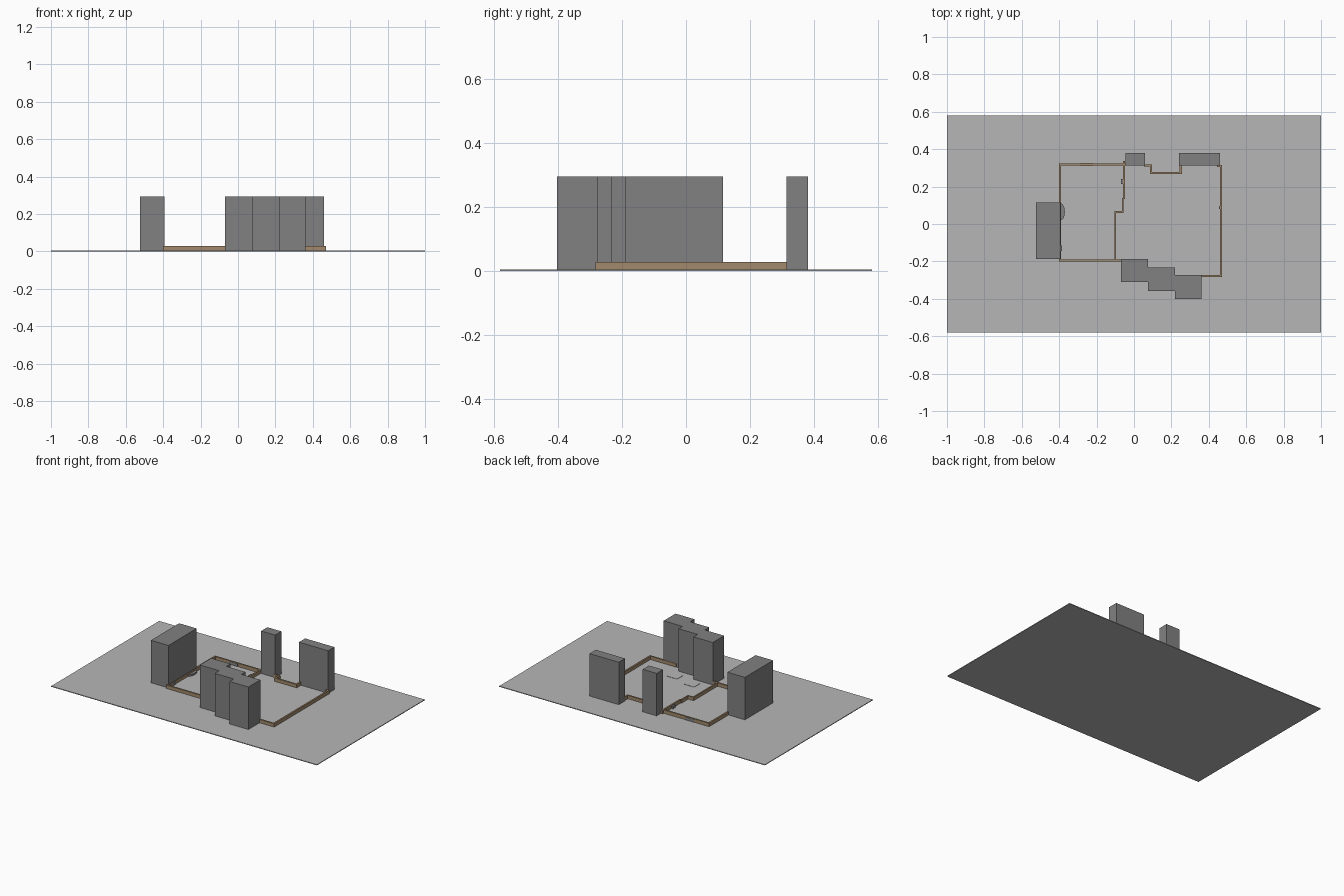
import bpy, bmesh, math

if "Cube" in bpy.data.objects:
    bpy.data.objects.remove(bpy.data.objects["Cube"])


def material(name, rgb):
    m = bpy.data.materials.new(name)
    m.diffuse_color = (*rgb, 1)
    m.use_nodes = True
    m.node_tree.nodes["Principled BSDF"].inputs["Base Color"].default_value = m.diffuse_color
    return m


GROUND = material("pale gray ground", (0.47, 0.47, 0.47))
BLOCK = material("mid gray block", (0.22, 0.22, 0.22))
WALL = material("tan wall", (0.36, 0.25, 0.15))
BASE = 0.005


def finish(name, bm, mat):
    bmesh.ops.recalc_face_normals(bm, faces=bm.faces)
    me = bpy.data.meshes.new(name)
    bm.to_mesh(me)
    bm.free()
    me.materials.append(mat)
    ob = bpy.data.objects.new(name, me)
    bpy.context.collection.objects.link(ob)
    return ob


def add_box(bm, x0, x1, y0, y1, z0, z1):
    geo = bmesh.ops.create_cube(bm, size=1)["verts"]
    for v in geo:
        v.co = (x1 if v.co.x > 0 else x0, y1 if v.co.y > 0 else y0, z1 if v.co.z > 0 else z0)


def box(name, x0, x1, y0, y1, z0, z1, mat):
    bm = bmesh.new()
    add_box(bm, x0, x1, y0, y1, z0, z1)
    return finish(name, bm, mat)


def wall(name, points, t=0.011, top=0.028):
    """Low wall with constant thickness following an axis-aligned path."""
    bm = bmesh.new()
    h = t / 2
    for (ax, ay), (bx, by) in zip(points, points[1:]):
        # every stretch stops short of its end corner, the next one fills it
        dx, dy = (bx > ax) - (bx < ax), (by > ay) - (by < ay)
        if (bx, by) != points[-1]:
            bx, by = bx - dx * t, by - dy * t
        add_box(bm, min(ax, bx) - h, max(ax, bx) + h, min(ay, by) - h, max(ay, by) + h, BASE, top)
    return finish(name, bm, WALL)


# ground slab
box("ground_slab", -1, 1, -0.58, 0.58, 0, BASE, GROUND)

# tall blocks around the yards
for name, x0, x1, y0, y1 in (
    ("left_tower", -0.524, -0.392, -0.188, 0.115),
    ("front_tower_a", -0.07, 0.075, -0.31, -0.188),
    ("front_tower_b", 0.075, 0.218, -0.357, -0.232),
    ("front_tower_c", 0.218, 0.36, -0.402, -0.274),
    ("back_tower_narrow", -0.045, 0.06, 0.313, 0.38),
    ("back_tower_wide", 0.24, 0.46, 0.313, 0.38),
):
    box(name, x0, x1, y0, y1, BASE, 0.294, BLOCK)

# yard walls
wall("left_yard_wall", [(-0.05, 0.318), (-0.395, 0.318), (-0.395, -0.196), (-0.075, -0.196)])
wall("divider_wall", [(-0.053, 0.33), (-0.053, 0.14)])
wall("divider_thin_wall", [(-0.06, 0.134), (-0.06, 0.064), (-0.1, 0.064), (-0.1, -0.196)], 0.009)
wall("back_recess_wall", [(0.06, 0.312), (0.092, 0.312), (0.092, 0.272), (0.25, 0.272), (0.25, 0.31)])
wall("right_yard_wall", [(0.45, 0.309), (0.464, 0.309), (0.464, -0.277), (0.27, -0.277)])

# gray gates set in the walls
box("back_gate", -0.29, -0.22, 0.311, 0.325, BASE, 0.024, BLOCK)
box("divider_gate", -0.07, -0.058, 0.215, 0.24, BASE, 0.024, BLOCK)
box("right_gate", 0.455, 0.462, 0.08, 0.097, BASE, 0.024, BLOCK)
box("left_gate", -0.394, -0.386, -0.145, -0.115, BASE, 0.024, BLOCK)

# rounded entry step beside the left tower
bm = bmesh.new()
ring = [bm.verts.new((-0.392 + 0.022 * math.sin(math.pi * i / 12),
                      0.065 + 0.045 * math.cos(math.pi * i / 12), BASE)) for i in range(13)]
face = bm.faces.new(ring)
up = bmesh.ops.extrude_face_region(bm, geom=[face], use_keep_orig=True)["geom"]
for v in up:
    if isinstance(v, bmesh.types.BMVert):
        v.co.z = 0.016
finish("entry_step", bm, BLOCK)

# thin paving plates in the right yard
for i, (x, y) in enumerate(((0.045, -0.13), (0.198, -0.165))):
    box(f"paving_plate_{i + 1}", x - 0.04, x + 0.04, y - 0.035, y + 0.035, BASE, BASE + 0.002, GROUND)
